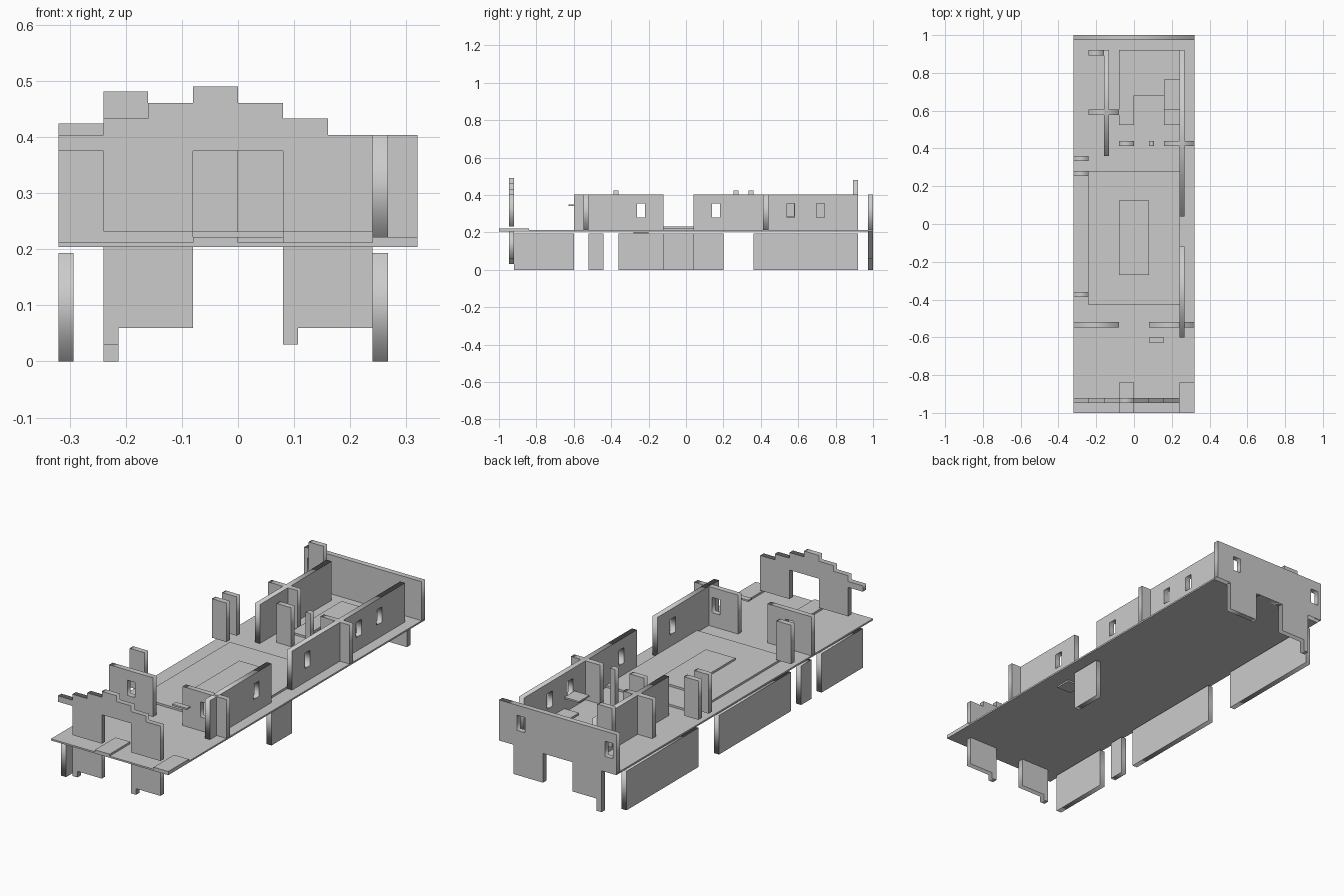
import bpy
from math import pi

if "Cube" in bpy.data.objects:
    bpy.data.objects.remove(bpy.data.objects["Cube"])

T = 0.027            # wall thickness
LOW, HIGH = 0.212, 0.404


def box(name, x0, x1, y0, y1, z0, z1):
    bpy.ops.mesh.primitive_cube_add(size=1, location=((x0 + x1) / 2, (y0 + y1) / 2, (z0 + z1) / 2))
    o = bpy.context.object
    o.name = name
    o.scale = (x1 - x0, y1 - y0, z1 - z0)
    bpy.ops.object.transform_apply(location=False, rotation=False, scale=True)
    return o


def rect(a0, a1, z0, z1):
    return [(a0, z0), (a1, z0), (a1, z1), (a0, z1)]


def panel(name, axis, pos, outline, windows=()):
    """Upright slab from a profile; axis is its running direction, pos its lower face, windows are centres."""
    c = bpy.data.curves.new(name, 'CURVE')
    c.dimensions = '2D'
    c.fill_mode = 'BOTH'
    c.extrude = T / 2
    for pts in [outline] + [rect(w - 0.021, w + 0.021, 0.28, 0.355) for w in windows]:
        s = c.splines.new('POLY')
        s.points.add(len(pts) - 1)
        for p, (u, v) in zip(s.points, pts):
            p.co = (u, v, 0, 1)
        s.use_cyclic_u = True
    o = bpy.data.objects.new(name, c)
    bpy.context.collection.objects.link(o)
    if axis == 'x':
        o.location.y = pos + T / 2
        o.rotation_euler = (pi / 2, 0, 0)
    else:
        o.location.x = pos + T / 2
        o.rotation_euler = (pi / 2, 0, pi / 2)
    bpy.ops.object.select_all(action='DESELECT')
    o.select_set(True)
    bpy.context.view_layer.objects.active = o
    bpy.ops.object.convert(target='MESH')
    return bpy.context.object


# Floor, raised platform and thin floor plates
box("floor_slab", -0.32, 0.32, -1, 1, 0.204, LOW)
box("hall_platform", -0.24, 0.24, -0.43, 0.28, LOW, 0.222)
box("hall_centre_plate", -0.08, 0.08, -0.27, 0.125, 0.222, 0.232)
box("entrance_step", -0.08, 0, -1, -0.84, LOW, 0.222)
box("corner_step", 0.24, 0.32, -1, -0.84, LOW, 0.222)
box("rear_room_floor", -0.08, 0.24, 0.68, 0.92, LOW, 0.222)
box("rear_room_floor_strip", -0.08, 0, 0.525, 0.68, LOW, 0.222)
box("rear_room_plate", 0.16, 0.24, 0.605, 0.765, 0.222, 0.232)
box("rear_shelf", 0.16, 0.24, 0.525, 0.605, 0.28, 0.288)
box("front_shelf", 0.08, 0.16, -0.627, -0.6, 0.34, 0.348)
box("under_floor_plate", 0.16, 0.24, -0.28, -0.20, 0.194, 0.202)

# Stepped front gable with doorway
gable = [(-0.24, 0.232), (-0.08, 0.232), (-0.08, 0.375), (0.08, 0.375), (0.08, 0.232), (0.24, 0.232)]
tops = [0.404, 0.433, 0.461, 0.49, 0.461, 0.433, 0.404]
for i, z in enumerate(tops):
    gable += [(0.24 - 0.08 * i, z), (0.16 - 0.08 * i, z)]
gable += [(-0.32, 0.375), (-0.24, 0.375)]
panel("front_gable", 'x', -0.947, gable)


def leg(x0, z_foot):
    return [(x0, 0.204), (x0, z_foot), (x0 + T, z_foot), (x0 + T, 0.06), (x0 + 0.16, 0.06), (x0 + 0.16, 0.204)]


# Front lower panels
for side, x0 in (("left", -0.24), ("right", 0.08)):
    panel("front_lower_panel_" + side, 'x', -0.947, leg(x0, 0.03))

# Back wall with legs and windows
left, right = leg(-0.24, 0.0), [(0.08, 0.204), (0.08, 0.06), (0.24, 0.06), (0.24, 0.204)]
panel("back_wall", 'x', 0.973,
      [(-0.32, 0.204)] + left + right + [(0.32, 0.204), (0.32, HIGH), (-0.32, HIGH)], (-0.28, 0.2))

# Upper right side walls
panel("right_wall_front", 'y', 0.24, rect(-0.6, -0.12, LOW, HIGH), (-0.24,))
panel("right_wall_rear", 'y', 0.24, rect(0.04, 0.92, LOW, HIGH), (0.16, 0.56, 0.72))

# Cross walls and inner partitions
panel("front_cross_wall_left", 'x', -0.547, rect(-0.32, -0.08, LOW, HIGH), (-0.2,))
panel("front_cross_wall_right", 'x', -0.547, rect(0.08, 0.32, LOW, HIGH), (0.2,))
panel("rear_cross_wall_right", 'x', 0.413, rect(0.16, 0.32, LOW, HIGH))
panel("rear_cross_wall_middle", 'x', 0.413, rect(-0.08, 0, LOW, HIGH))
panel("rear_post", 'x', 0.413, rect(0.08, 0.107, LOW, HIGH))
panel("inner_long_wall", 'y', -0.16, rect(0.36, 0.92, LOW, HIGH))
panel("inner_short_wall", 'x', 0.578, rect(-0.24, -0.08, LOW, HIGH))
panel("tall_rear_panel", 'x', 0.893, rect(-0.24, -0.16, 0.288, 0.481))

# Left upper piers
for i, y in enumerate((-0.387, 0.253, 0.333)):
    panel(f"left_pier_{i + 1}", 'x', y, rect(-0.32, -0.24, 0.232, 0.424))

# Lower side walls
for i, (y0, y1) in enumerate(((-0.92, -0.6), (-0.52, -0.44), (-0.36, 0.2), (0.36, 0.92))):
    panel(f"left_lower_wall_{i + 1}", 'y', -0.32, rect(y0, y1, 0, 0.193))
panel("right_lower_wall", 'y', 0.24, rect(-0.12, 0.04, 0, 0.193))
